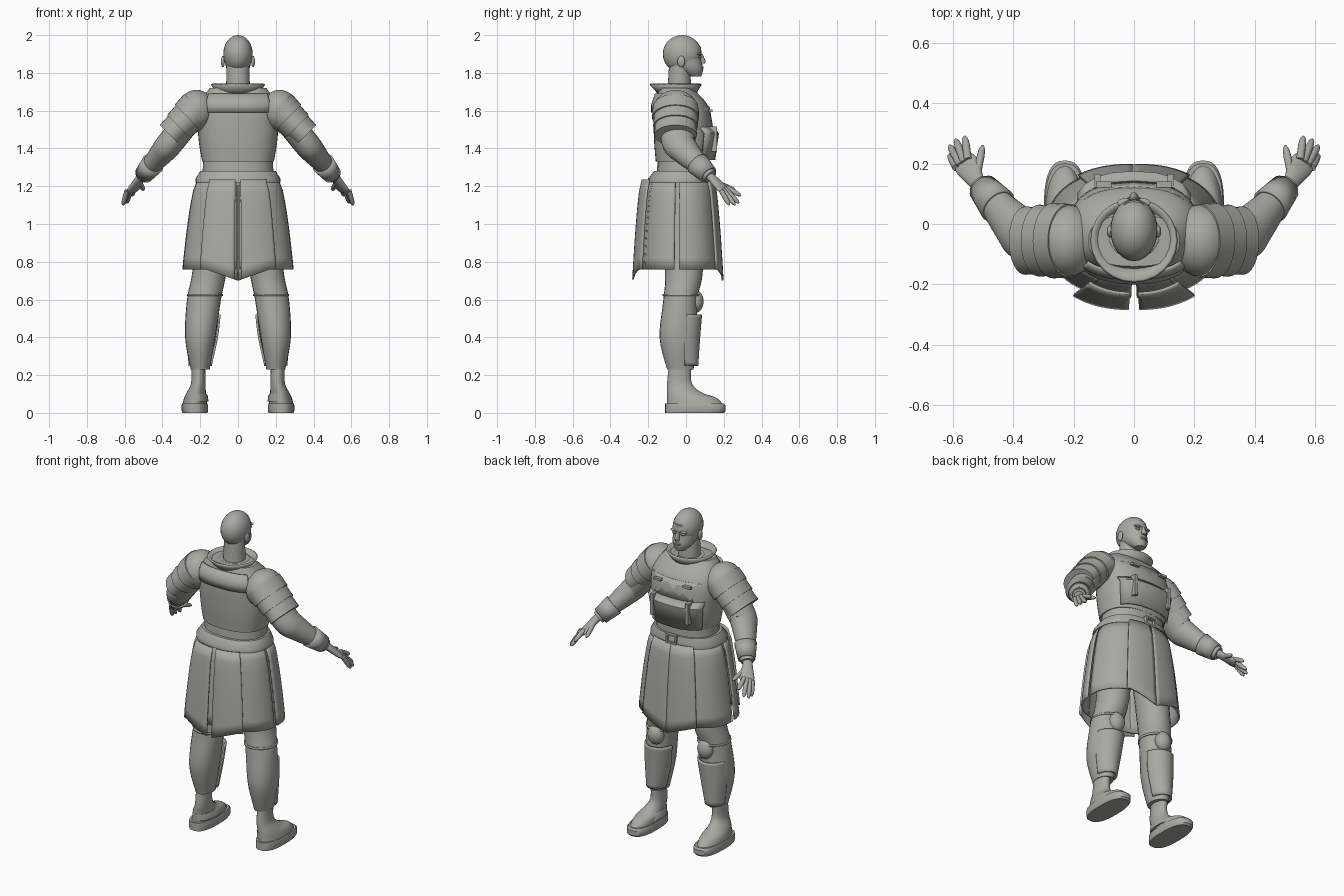
import bpy, bmesh, math
from mathutils import Vector

cube = bpy.data.objects.get("Cube")
if cube:
    bpy.data.objects.remove(cube)

grey = bpy.data.materials.new("warm grey")
grey.use_nodes = True
grey.diffuse_color = (.4, .4, .37, 1)
grey.node_tree.nodes["Principled BSDF"].inputs["Base Color"].default_value = grey.diffuse_color


def finish(bm, name, mirror=False, thickness=0, angle=40):
    bmesh.ops.recalc_face_normals(bm, faces=bm.faces)
    mesh = bpy.data.meshes.new(name)
    bm.to_mesh(mesh)
    bm.free()
    mesh.materials.append(grey)
    obj = bpy.data.objects.new(name, mesh)
    bpy.context.collection.objects.link(obj)
    if thickness:
        solidify = obj.modifiers.new("thickness", "SOLIDIFY")
        solidify.thickness = thickness
        solidify.offset = 0
    if mirror:
        obj.modifiers.new("mirror", "MIRROR").use_mirror_merge = False
    bpy.ops.object.select_all(action="DESELECT")
    obj.select_set(True)
    bpy.context.view_layer.objects.active = obj
    bpy.ops.object.shade_smooth_by_angle(angle=math.radians(angle))


def signed_power(value, exponent):
    return math.copysign(abs(value) ** exponent, value)


def spline(rings, steps=5):
    """Resample rings along a smooth curve through all of them."""
    keys = [Vector(ring) for ring in rings]
    keys = [keys[0]] + keys + [keys[-1]]
    result = []
    for before, start, end, after in zip(keys, keys[1:], keys[2:], keys[3:]):
        leave, arrive = (end - before) / 2, (after - start) / 2
        for step in range(steps):
            t = step / steps
            blend = t * t * (3 - 2 * t)
            result.append(start.lerp(end, blend) + leave * t * (1 - t) ** 2 - arrive * t * t * (1 - t))
    return result + [keys[-1]]


def add_rings(bm, rings, sides=24, power=2, arc=None, across=(0, 1, 0), level=False, cap=True):
    """Skin rings of (x, y, z, radius, radius across); arc keeps only part of the turn."""
    first, last = arc or (0, 360)
    points = [Vector(ring[:3]) for ring in rings]
    loops = []
    for i, ring in enumerate(rings):
        along = Vector((0, 0, 1))
        if not level:
            along = (points[min(i + 1, len(points) - 1)] - points[max(i - 1, 0)]).normalized()
        v = Vector(across)
        v = (v - along * v.dot(along)).normalized()
        u = v.cross(along)
        loop = []
        for k in range(sides + bool(arc)):
            turn = math.radians(first + (last - first) * k / sides)
            c = signed_power(math.cos(turn), 2 / power)
            s = signed_power(math.sin(turn), 2 / power)
            loop.append(bm.verts.new(points[i] + u * c * ring[3] + v * s * ring[4]))
        loops.append(loop)
    for low, high in zip(loops, loops[1:]):
        for k in range(sides):
            j = (k + 1) % len(low)
            bm.faces.new((low[k], low[j], high[j], high[k]))
    if cap and not arc:
        bm.faces.new(loops[0])
        bm.faces.new(loops[-1])


def tube(name, rings, smooth=False, mirror=False, thickness=0, angle=40, **options):
    bm = bmesh.new()
    add_rings(bm, spline(rings) if smooth else rings, **options)
    finish(bm, name, mirror, thickness, angle)


def level_ring(z, half_width, back, front, x=0):
    return (x, (back + front) / 2, z, half_width, (front - back) / 2)


def stack(name, *slices, **options):
    tube(name, [level_ring(*part) for part in slices], level=True, **options)


def shell(name, *slices, thickness=.01, **options):
    stack(name, *slices, cap=False, thickness=thickness, **options)


def place(bm, name, location, size, mirror):
    for vert in bm.verts:
        vert.co = Vector(location) + vert.co * Vector(size)
    finish(bm, name, mirror)


def ball(name, location, size, mirror=False):
    bm = bmesh.new()
    bmesh.ops.create_uvsphere(bm, u_segments=24, v_segments=16, radius=1)
    place(bm, name, location, size, mirror)


def box(name, location, size, mirror=False):
    bm = bmesh.new()
    bmesh.ops.create_cube(bm, size=1)
    place(bm, name, location, size, mirror)


# Head, face and neck
ball("cranium", (0, -.02, 1.9), (.078, .103, .1))
stack("face", (1.78, .03, .02, .08), (1.82, .06, -.05, .09), (1.88, .07, -.1, .08), (1.94, .06, -.1, .08),
      smooth=True)
stack("neck", (1.62, .08, -.12, .04), (1.7, .065, -.1, .03), (1.84, .06, -.09, .02), smooth=True)
stack("nose", (1.85, .015, .07, .1), (1.86, .015, .07, .105), (1.9, .007, .07, .088), sides=12)
ball("ears", (.08, -.025, 1.86), (.01, .02, .03), mirror=True)
ball("brows", (.03, .07, 1.9), (.025, .015, .007), mirror=True)
ball("eyes", (.03, .07, 1.885), (.014, .012, .007), mirror=True)
for name, z in (("upper_lip", 1.83), ("lower_lip", 1.82)):
    ball(name, (0, .083, z), (.023, .01, .006))

# Flared collar with an inner lining
shell("collar", (1.68, .1, -.14, .05), (1.71, .12, -.16, .06), (1.74, .14, -.19, .08))
shell("inner_collar", (1.66, .085, -.12, .05), (1.72, .08, -.11, .045))

# Body armour
stack("torso", (1.33, .19, -.16, .12), (1.46, .21, -.17, .14), (1.62, .21, -.17, .12), (1.72, .15, -.14, .03),
      smooth=True, power=2.5, sides=40)
shell("lower_breastplate", (1.34, .18, -.12, .15), (1.48, .2, -.12, .17), (1.51, .2, -.12, .14),
      arc=(25, 155), power=2.5, sides=8, angle=15)
shell("upper_breastplate", (1.5, .19, -.12, .14), (1.62, .19, -.12, .12),
      arc=(35, 145), power=2.5, sides=6, angle=15)
shell("upper_back_plate", (1.59, .21, -.18, .1), (1.63, .21, -.18, .1), (1.69, .19, -.16, .07),
      arc=(220, 320), power=2.5)
box("chest_clasps", (.1, .13, 1.6), (.05, .02, .014), mirror=True)
box("chest_straps", (.12, .14, 1.45), (.02, .05, .13), mirror=True)

# Waist, belt and buckle
stack("waist", (1.2, .19, -.16, .12), (1.34, .185, -.15, .12), power=2.3)
stack("belt", (1.22, .225, -.2, .14), (1.24, .225, -.2, .14), (1.28, .2, -.17, .13), power=2.3, sides=40)
for side, post, bar in ((-1, "right_buckle_post", "lower_buckle_bar"), (1, "left_buckle_post", "upper_buckle_bar")):
    box(post, (side * .03, .14, 1.26), (.01, .02, .056))
    box(bar, (0, .14, 1.26 + side * .023), (.06, .02, .01))


# Skirt of overlapping hanging panels, some with a point at the middle
def skirt_panels(name, first, last, lift=0, drop=0, rows=8, columns=12):
    bm = bmesh.new()
    grid = []
    for i in range(rows + 1):
        fall = i / rows
        flare = fall ** .6
        row = []
        for k in range(columns + 1):
            turn = math.radians(first + (last - first) * k / columns)
            x = (.21 + .08 * flare + lift * .3) * signed_power(math.cos(turn), .85)
            y = (.16 + .05 * flare + lift) * signed_power(math.sin(turn), .85) - .03
            point = drop * max(0, 1 - x / .17)
            row.append(bm.verts.new((x, y, 1.235 - fall * (.475 + point))))
        grid.append(row)
    for upper, lower in zip(grid, grid[1:]):
        for k in range(columns):
            bm.faces.new((upper[k], upper[k + 1], lower[k + 1], lower[k]))
    finish(bm, name, mirror=True, thickness=.01)


skirt_panels("side_front_panels", -1, 62)
skirt_panels("side_back_panels", -62, -6)
skirt_panels("back_under_panels", -89, -58)
skirt_panels("front_flaps", 55, 89.9, lift=.014, drop=.06)
skirt_panels("back_flaps", -88, -52, lift=.04, drop=.06)

# Shoulder plates: a dome and three overlapping bands
ball("shoulder_domes", (.22, -.055, 1.6), (.1, .12, .11), mirror=True)
inner, outer = Vector((.22, -.055, 1.61)), Vector((.36, -.055, 1.47))
for i, name in enumerate(("upper", "middle", "lower")):
    radius = .105 - .011 * i
    depth = .125 - .006 * i
    start, end = inner.lerp(outer, i / 3 - .05), inner.lerp(outer, (i + 1) / 3)
    tube(f"{name}_shoulder_bands", [(*start, radius * .97, depth * .97), (*end, radius * .92, depth)],
         mirror=True, sides=32)

# Arms and cuffs
tube("arms", [(.23, -.05, 1.59, .07, .09), (.35, -.04, 1.44, .07, .09), (.4, 0, 1.38, .065, .075),
              (.51, .13, 1.25, .037, .037)], smooth=True, mirror=True)
tube("cuffs", [(.45, .06, 1.32, .057, .06), (.5, .12, 1.26, .045, .045)], mirror=True, thickness=.01, cap=False)

# Hands: a flat palm, four fingers and a thumb
hands = bmesh.new()
spread = Vector((-.8, .5, .2))
add_rings(hands, spline([(.5, .12, 1.26, .025, .028), (.52, .14, 1.24, .021, .028),
                         (.55, .19, 1.19, .017, .042), (.57, .21, 1.17, .01, .036)]), across=spread)
little, index = Vector((.59, .19, 1.17)), Vector((.55, .22, 1.19))
tips = (.61, .23, 1.1), (.61, .26, 1.1), (.59, .28, 1.11), (.56, .29, 1.15)
digits = [(little.lerp(index, i / 3), Vector(tip)) for i, tip in enumerate(tips)]
digits.append((Vector((.52, .16, 1.22)), Vector((.5, .26, 1.18))))
for root, tip in digits:
    rings = []
    for t in (-.1, .3, .6, .8, .9, 1):
        radius = .013 * (1 - .7 * t ** 8)
        rings.append((*root.lerp(tip, t), radius, radius))
    add_rings(hands, rings, sides=12, across=spread)
finish(hands, "hands", mirror=True)

# Legs, shin armour and knee pads
stack("legs", (1.2, .09, -.13, .1, .1), (.76, .09, -.11, .09, .15), (.6, .09, -.12, .06, .18),
      (.4, .08, -.14, .06, .2), (.23, .05, -.1, .04, .2), smooth=True, mirror=True)
shell("thigh_bands", (.62, .09, -.12, .07, .175), (.63, .09, -.12, .07, .175), mirror=True)
shell("shin_guards", (.25, .057, -.1, .06, .2), (.4, .08, -.12, .07, .19), (.52, .085, -.11, .08, .18),
      smooth=True, arc=(10, 170), mirror=True)
ball("knee_pads", (.17, .05, .59), (.05, .043, .06), mirror=True)

# Shoes
stack("shoes", (.26, .036, -.09, .03, .21), (.16, .038, -.1, .03, .21), (.11, .05, -.1, .08, .22),
      (.08, .06, -.1, .16, .225), (.04, .065, -.1, .2, .23), smooth=True, mirror=True)
stack("shoe_straps", (.06, .064, -.1, .13, .22), (.09, .06, -.1, .11, .22), (.1, .054, -.1, .09, .22), mirror=True)
stack("soles", (0, .066, -.11, .2, .228), (.01, .07, -.11, .21, .228), (.04, .07, -.11, .21, .228),
      (.05, .066, -.11, .2, .228), mirror=True, power=2.6, sides=36)
